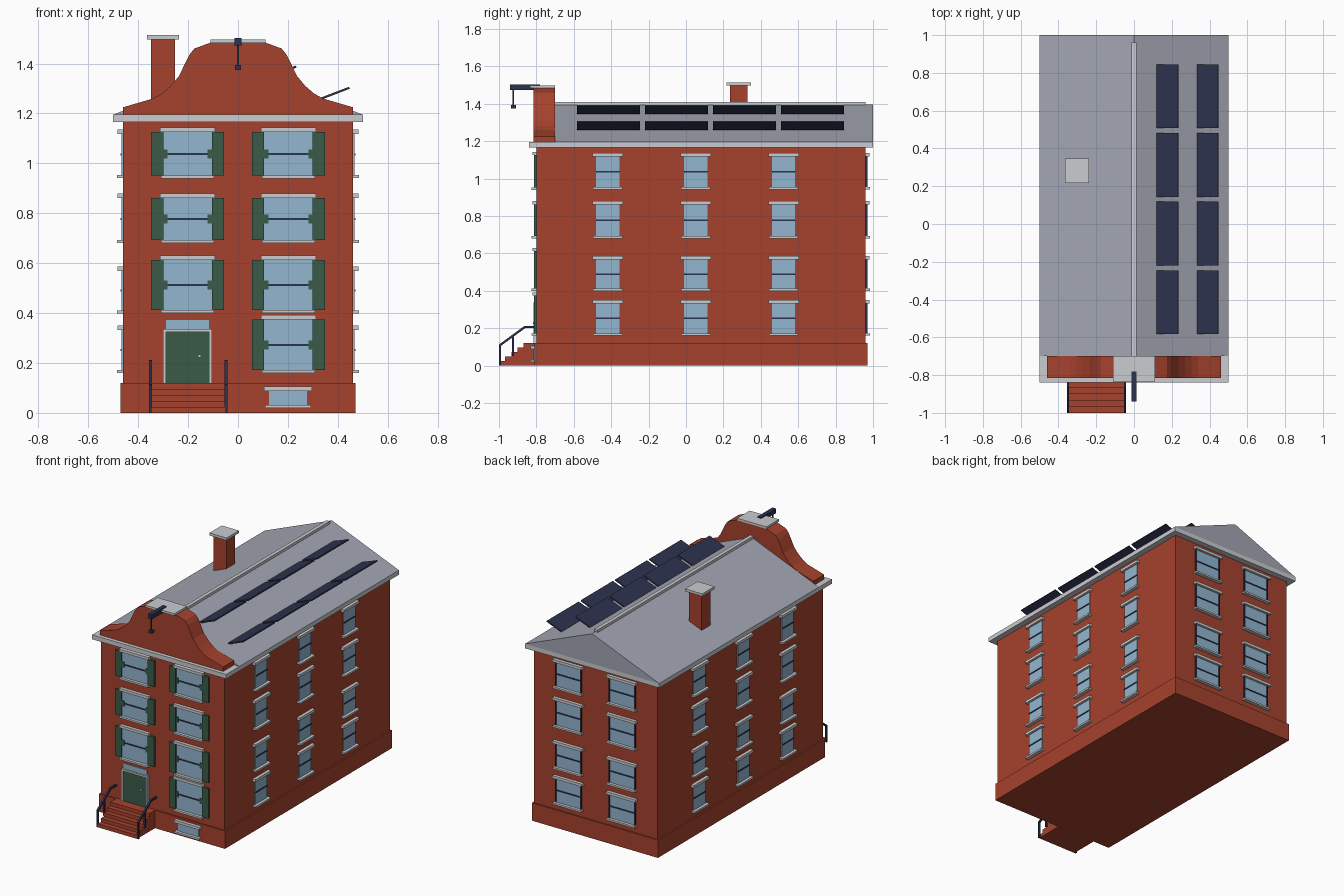
import bpy, bmesh, math
from mathutils import Matrix, Vector

if "Cube" in bpy.data.objects:
    bpy.data.objects.remove(bpy.data.objects["Cube"])


def material(name, r, g, b):
    lin = [((c / 255 + 0.055) / 1.055) ** 2.4 for c in (r, g, b)]
    m = bpy.data.materials.new(name)
    m.diffuse_color = (*lin, 1)
    m.use_nodes = True
    m.node_tree.nodes["Principled BSDF"].inputs["Base Color"].default_value = m.diffuse_color
    return m


BRICK = material("red brick", 166, 66, 45)
TRIM = material("pale stone", 203, 204, 208)
SLATE = material("grey slate", 163, 166, 179)
GLASS = material("blue glass", 146, 182, 208)
GREEN = material("green paint", 58, 91, 72)
NAVY = material("navy metal", 44, 50, 78)

parts = {}  # name -> (bmesh, material)


def part(name, mat):
    if name not in parts:
        parts[name] = (bmesh.new(), mat)
    return parts[name][0]


def box(name, mat, lo, hi, matrix=None):
    """Box between two corners, added to the named part."""
    lo, hi = Vector(lo), Vector(hi)
    m = Matrix.Translation((lo + hi) / 2) @ Matrix.Diagonal((*[abs(c) for c in hi - lo], 1))
    bmesh.ops.create_cube(part(name, mat), size=1, matrix=matrix @ m if matrix else m)


def prism(name, mat, profile, start, end, axis):
    """Extrude a profile (p, z) along x or y."""
    bm = part(name, mat)
    at = (lambda p, z, t: (t, p, z)) if axis == 'x' else (lambda p, z, t: (p, t, z))
    a = [bm.verts.new(at(p, z, start)) for p, z in profile]
    b = [bm.verts.new(at(p, z, end)) for p, z in profile]
    bm.faces.new(a)
    bm.faces.new(b[::-1])
    n = len(a)
    for i in range(n):
        bm.faces.new((a[i], b[i], b[(i + 1) % n], a[(i + 1) % n]))


def beam(name, mat, a, b, r):
    """Square bar between two points."""
    a, b = Vector(a), Vector(b)
    d = b - a
    m = Matrix.Translation(a) @ d.to_track_quat('Z', 'Y').to_matrix().to_4x4()
    box(name, mat, (-r, -r, 0), (r, r, d.length), m)


def wall(angle, x, y):
    """Local frame: x along the wall, -y outward."""
    return Matrix.Translation((x, y, 0)) @ Matrix.Rotation(angle, 4, 'Z')


def window(side, w, u, half, sill, head, over=0.015, bar=True):
    """Glass, mid bar, lintel and sill on a wall frame."""
    box(side + "_window_glass", GLASS, (u - half, -0.006, sill), (u + half, 0.02, head), w)
    box(side + "_window_lintel", TRIM, (u - half - over, -0.022, head), (u + half + over, 0.01, head + 0.018), w)
    box(side + "_window_sill", TRIM, (u - half - over + 0.004, -0.025, sill - 0.012),
        (u + half + over - 0.004, 0.01, sill), w)
    if bar:
        mid = (sill + head) / 2
        box(side + "_window_bar", NAVY, (u - half, -0.01, mid - 0.004), (u + half, 0.01, mid + 0.004), w)


# Walls, plinth and cornice
box("walls", BRICK, (-0.46, -0.80, 0.1), (0.46, 0.96, 1.17))
box("plinth", BRICK, (-0.47, -0.81, 0), (0.47, 0.97, 0.12))
box("cornice", TRIM, (-0.5, -0.84, 1.165), (0.5, 1.0, 1.195))

# Gable roof and ridge cap
prism("roof", SLATE, [(-0.5, 1.195), (0.5, 1.195), (0, 1.397)], -0.70, 1.0, 'y')
box("ridge_cap", TRIM, (-0.012, -0.70, 1.385), (0.012, 0.96, 1.41))

# Curved front gable with coping
half = [(0.46, 1.195), (0.46, 1.225), (0.34, 1.26), (0.305, 1.28), (0.27, 1.31), (0.235, 1.352),
        (0.215, 1.395), (0.195, 1.435), (0.175, 1.46), (0.11, 1.484)]
prism("front_gable", BRICK, half + [(-x, z) for x, z in reversed(half)], -0.815, -0.70, 'y')
box("gable_coping", TRIM, (-0.11, -0.834, 1.483), (0.11, -0.70, 1.497))

# Hoist beam, rope and hook
box("hoist_beam", NAVY, (-0.014, -0.94, 1.473), (0.014, -0.78, 1.503))
box("hoist_rope", NAVY, (-0.004, -0.927, 1.39), (0.004, -0.919, 1.475))
box("hoist_hook", NAVY, (-0.013, -0.936, 1.375), (0.013, -0.910, 1.394))

# Chimney
box("chimney", BRICK, (-0.348, 0.235, 1.22), (-0.252, 0.33, 1.50))
box("chimney_cap", TRIM, (-0.365, 0.217, 1.497), (-0.237, 0.348, 1.514))

# Solar panels, tilted up towards the eave
for x, z in ((0.12, 1.341), (0.333, 1.256)):
    for i in range(4):
        y = -0.583 + i * 0.3635
        prism("solar_panels", NAVY, [(x, z + 0.008), (x + 0.003, z), (x + 0.115, z + 0.043),
                                     (x + 0.112, z + 0.051)], y, y + 0.338, 'y')

# Front windows with shutters
front = wall(0, 0, -0.80)
rows = [(0.952, 1.125), (0.692, 0.861), (0.412, 0.612), (0.172, 0.374)]
for u in (-0.202, 0.202):
    for sill, head in rows:
        if u < 0 and sill < 0.2:
            continue  # door position
        window("front", front, u, 0.098, sill, head, 0.012)
        mid = (sill + head) / 2
        for s in (-1, 1):
            box("shutters", GREEN, (u + s * 0.097, -0.013, sill), (u + s * 0.146, 0.01, head), front)
            box("shutter_latches", GREEN, (u + s * 0.08, -0.012, mid - 0.018),
                (u + s * 0.1, 0.005, mid + 0.018), front)
window("basement", wall(0, 0, -0.81), 0.2, 0.076, 0.031, 0.088, 0.02, False)

# Side and back windows
rows = [(0.954, 1.118), (0.692, 0.861), (0.411, 0.568), (0.172, 0.333)]
right, left = wall(math.pi / 2, 0.46, 0), wall(-math.pi / 2, -0.46, 0)
back = wall(math.pi, 0, 0.96)
for sill, head in rows:
    for y in (-0.418, 0.052, 0.522):
        window("right", right, y, 0.062, sill, head, 0.02)
        window("left", left, -y, 0.062, sill, head, 0.02)
    for u in (-0.2, 0.2):
        window("back", back, u, 0.095, sill, head)
        for s in (-1, 1):
            box("back_window_jambs", NAVY, (u + s * 0.09, -0.01, sill), (u + s * 0.098, 0.01, head), back)

# Door with frame, fanlight and knob
box("door", GREEN, (-0.288, -0.808, 0.12), (-0.116, -0.79, 0.324))
for x in (-0.30, -0.116):
    box("door_frame", TRIM, (x, -0.816, 0.12), (x + 0.012, -0.79, 0.324))
box("door_frame", TRIM, (-0.30, -0.816, 0.324), (-0.104, -0.79, 0.336))
box("fanlight", GLASS, (-0.288, -0.806, 0.336), (-0.116, -0.79, 0.372))
box("door_knob", TRIM, (-0.16, -0.818, 0.222), (-0.148, -0.80, 0.234))

# Entrance steps
steps = [(-0.80, 0), (-1.0, 0)]
for i in range(5):
    steps += [(-1.0 + i * 0.033, (i + 1) * 0.024), (-1.0 + (i + 1) * 0.033, (i + 1) * 0.024)]
prism("entrance_steps", BRICK, steps + [(-0.80, 0.12)], -0.345, -0.052, 'x')

# Handrails
for x in (-0.35, -0.048):
    beam("handrails", NAVY, (x, -0.994, 0.0), (x, -0.994, 0.112), 0.006)
    beam("handrails", NAVY, (x, -0.925, 0.05), (x, -0.925, 0.16), 0.006)
    beam("handrails", NAVY, (x, -0.996, 0.108), (x, -0.862, 0.206), 0.006)
    beam("handrails", NAVY, (x, -0.866, 0.206), (x, -0.80, 0.206), 0.006)

# Turn the gathered parts into objects
for name, (bm, mat) in parts.items():
    bmesh.ops.recalc_face_normals(bm, faces=bm.faces)
    mesh = bpy.data.meshes.new(name)
    bm.to_mesh(mesh)
    bm.free()
    mesh.materials.append(mat)
    bpy.context.collection.objects.link(bpy.data.objects.new(name, mesh))
